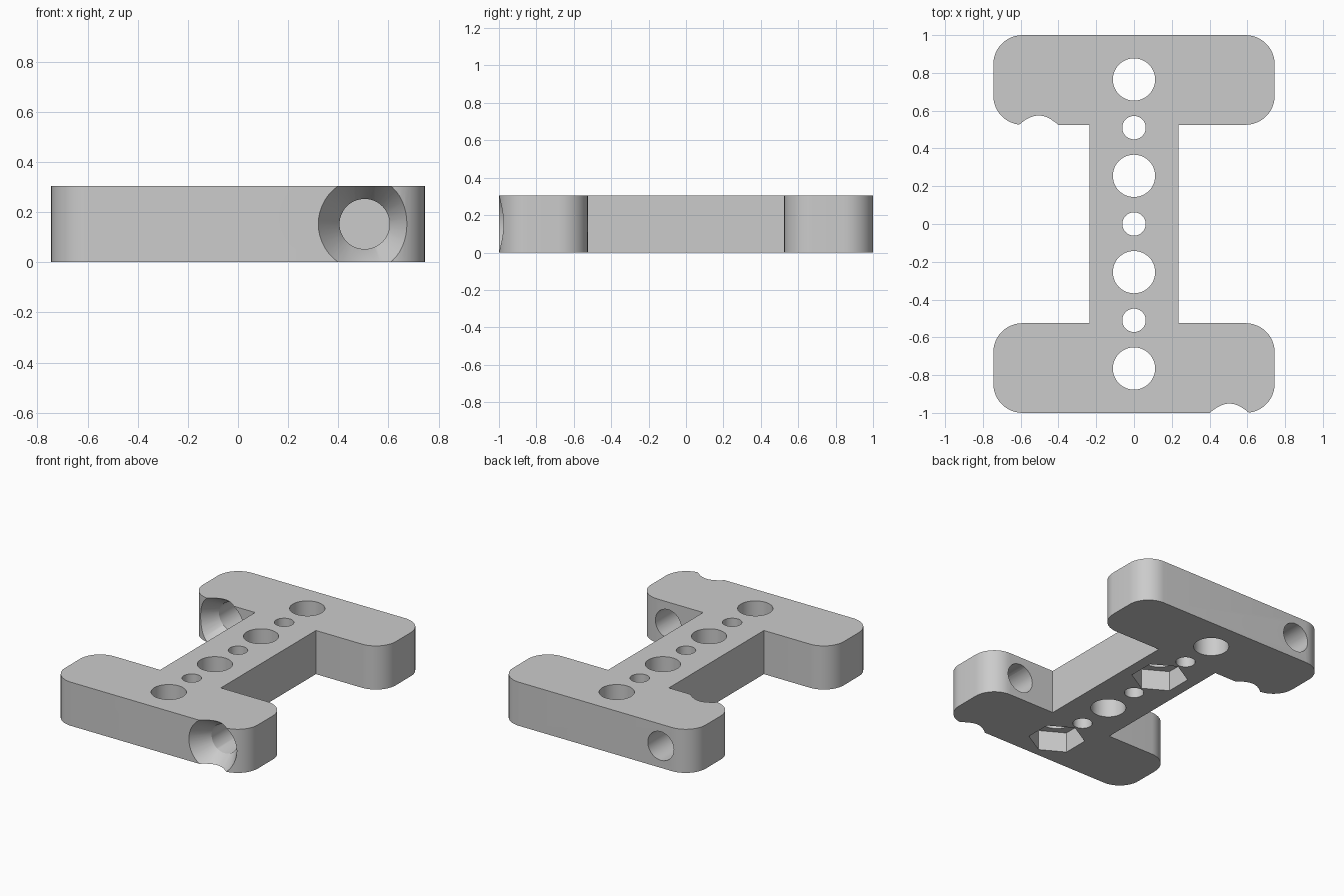
import bpy, bmesh
from math import cos, sin, pi, radians
from mathutils import Matrix

if "Cube" in bpy.data.objects:
    bpy.data.objects.remove(bpy.data.objects["Cube"])

HEIGHT = 0.305
HALF_W, HALF_L = 0.745, 1.0
INNER_Y, WEB = 0.525, 0.235
FILLET = 0.155

grey = bpy.data.materials.new("plain grey")
grey.use_nodes = True
grey.diffuse_color = (0.6, 0.6, 0.6, 1)
grey.node_tree.nodes["Principled BSDF"].inputs["Base Color"].default_value = (0.6, 0.6, 0.6, 1)


def add_object(name, bm):
    mesh = bpy.data.meshes.new(name)
    bmesh.ops.recalc_face_normals(bm, faces=bm.faces)
    bm.to_mesh(mesh)
    bm.free()
    obj = bpy.data.objects.new(name, mesh)
    bpy.context.collection.objects.link(obj)
    mesh.materials.append(grey)
    return obj


def arc(cx, cy, start, steps=12):
    """Quarter circle used for a rounded corner."""
    return [(cx + FILLET * cos(start + pi / 2 * i / steps),
             cy + FILLET * sin(start + pi / 2 * i / steps)) for i in range(steps + 1)]


# I-shaped plate: quarter outline, mirrored into the full loop
cx = HALF_W - FILLET
quarter = ([(WEB, INNER_Y)] + arc(cx, INNER_Y + FILLET, -pi / 2)
           + arc(cx, HALF_L - FILLET, 0))
right_half = [(x, -y) for x, y in reversed(quarter)] + quarter
outline = right_half + [(-x, -y) for x, y in right_half]

bm = bmesh.new()
face = bm.faces.new([bm.verts.new((x, y, 0)) for x, y in outline])
top = bmesh.ops.extrude_face_region(bm, geom=[face])["geom"]
bmesh.ops.translate(bm, vec=(0, 0, HEIGHT),
                    verts=[v for v in top if isinstance(v, bmesh.types.BMVert)])
plate = add_object("mounting_plate", bm)


def cut(r1, r2, depth, matrix, sides=48):
    """Subtract a cylinder, cone or prism from the plate."""
    cutter_bm = bmesh.new()
    bmesh.ops.create_cone(cutter_bm, cap_ends=True, segments=sides, radius1=r1,
                          radius2=r2, depth=depth, matrix=matrix)
    cutter = add_object("cutter", cutter_bm)
    cutter.hide_render = True
    mod = plate.modifiers.new("cut", 'BOOLEAN')
    mod.operation, mod.solver, mod.object = 'DIFFERENCE', 'EXACT', cutter
    bpy.context.view_layer.objects.active = plate
    bpy.ops.object.modifier_apply(modifier=mod.name)
    bpy.data.objects.remove(cutter)


# Row of alternating large and small holes through the web
for i in range(-3, 4):
    radius = 0.112 if i % 2 else 0.062
    cut(radius, radius, 1, Matrix.Translation((0, i * 0.255, 0)))

# Hexagonal nut recesses underneath two of the large holes
RECESS = 0.14
for y in (-0.765, 0.255):
    cut(0.18, 0.18, RECESS * 2, Matrix.Translation((0, y, 0)), sides=6)

# Countersunk cross holes, one through each end bar
SINK, SLOPE, EXTRA = 0.13, 0.65, 0.04
along_y = Matrix.Rotation(-pi / 2, 4, 'X')
for x, y in ((0.505, -HALF_L), (-0.505, INNER_Y)):
    mid = y + (HALF_L - INNER_Y) / 2
    cut(0.1, 0.1, 0.6, Matrix.Translation((x, mid, HEIGHT / 2)) @ along_y)
    cone = Matrix.Translation((x, y + (SINK - EXTRA) / 2, HEIGHT / 2)) @ along_y
    cut(0.185 + EXTRA * SLOPE, 0.1, SINK + EXTRA, cone)

# Smooth the curved walls, keep the rims sharp
bpy.ops.object.select_all(action='DESELECT')
plate.select_set(True)
bpy.context.view_layer.objects.active = plate
bpy.ops.object.shade_smooth_by_angle(angle=radians(30))
